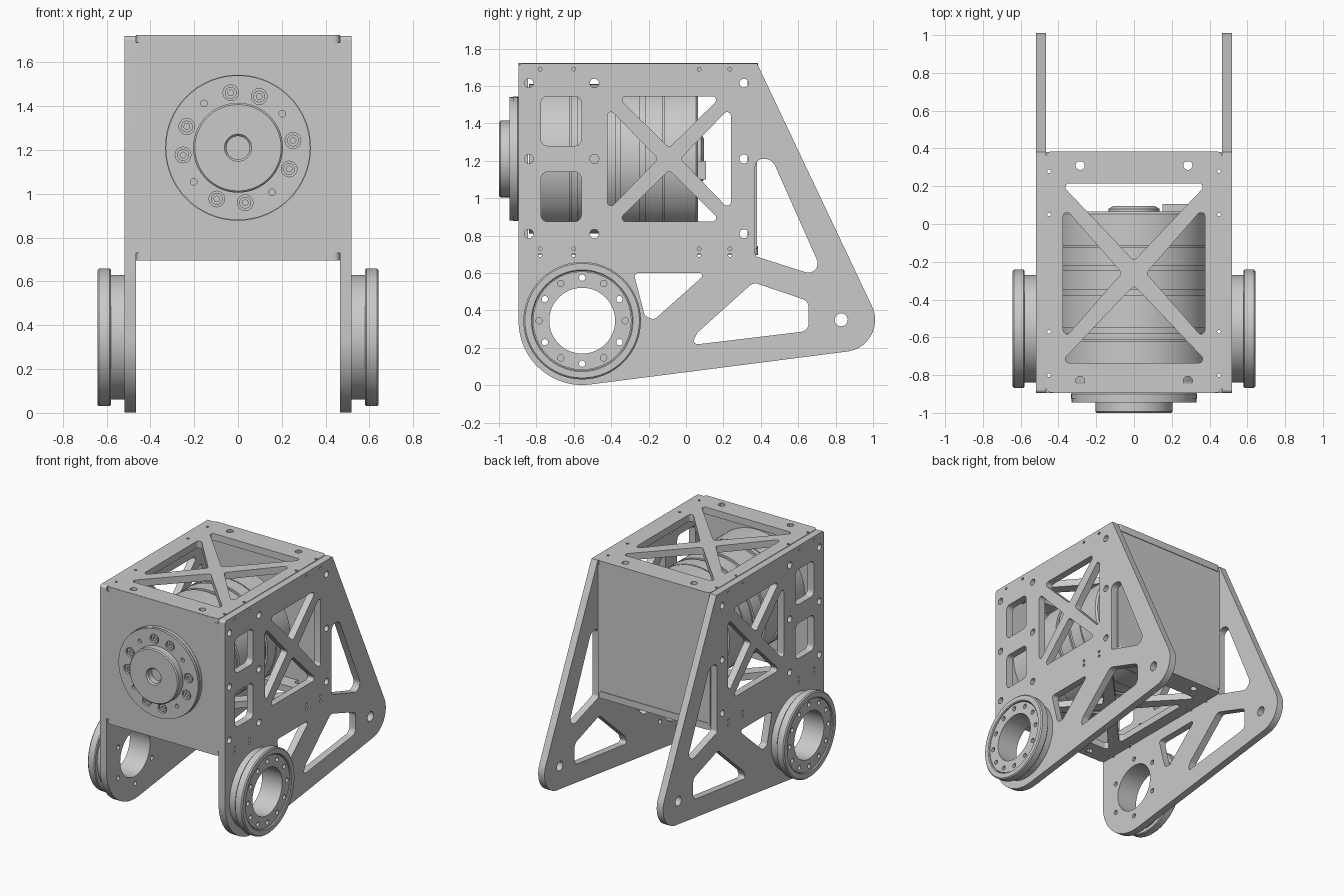
import bpy, bmesh, math
from mathutils import Matrix, Vector

cube = bpy.data.objects.get("Cube")
if cube:
    bpy.data.objects.remove(cube, do_unlink=True)

grey = bpy.data.materials.new("machined grey")
grey.use_nodes = True
colour = (0.59, 0.59, 0.59, 1)
grey.diffuse_color = colour
grey.node_tree.nodes["Principled BSDF"].inputs["Base Color"].default_value = colour

# Local frames: profile plane (u, v) and extrusion axis w
TOP = Matrix.Identity(4)
SIDE = Matrix(((0, 0, 1), (1, 0, 0), (0, 1, 0))).to_4x4()     # u=y v=z w=x
FRONT = Matrix(((1, 0, 0), (0, 0, -1), (0, 1, 0))).to_4x4()   # u=x v=z w=-y
made = []


def finish(name, bm, matrix):
    bmesh.ops.remove_doubles(bm, verts=bm.verts, dist=1e-5)
    bmesh.ops.recalc_face_normals(bm, faces=bm.faces)
    bm.transform(matrix)
    mesh = bpy.data.meshes.new(name)
    bm.to_mesh(mesh)
    bm.free()
    mesh.materials.append(grey)
    obj = bpy.data.objects.new(name, mesh)
    bpy.context.collection.objects.link(obj)
    made.append(obj)


def circle(u, v, r, n=24):
    return [(u + r * math.cos(math.tau * i / n), v + r * math.sin(math.tau * i / n))
            for i in range(n)]


def ring_of(u, v, radius, r, start, step):
    """Round holes spaced evenly on a bolt circle."""
    angles = [math.radians(a + start) for a in range(0, 360, step)]
    return [circle(u + radius * math.cos(a), v + radius * math.sin(a), r, 16) for a in angles]


def rounded(points, radius, n=8):
    """Polygon with filleted corners; a third value overrides the radius."""
    out = []
    for i, point in enumerate(points):
        p = Vector(point[:2])
        r = point[2] if len(point) > 2 else radius
        a = Vector(points[i - 1][:2]) - p
        b = Vector(points[(i + 1) % len(points)][:2]) - p
        if r <= 0:
            out.append(tuple(p))
            continue
        half = a.angle(b) / 2
        t = min(r / math.tan(half), 0.48 * a.length, 0.48 * b.length)
        r = t * math.tan(half)
        a.normalize()
        b.normalize()
        centre = p + (a + b).normalized() * (r / math.sin(half))
        start, end = p + a * t - centre, p + b * t - centre
        for k in range(n + 1):
            # blend the directions, then push out to the fillet radius
            swing = start.angle(end)
            d = start * math.sin(swing * (1 - k / n)) + end * math.sin(swing * k / n)
            out.append(tuple(centre + d.normalized() * r))
    return out


def rect(u0, u1, v0, v1, r=0):
    return rounded([(u0, v0), (u1, v0), (u1, v1), (u0, v1)], r)


def plate(name, loops, lo, hi, matrix):
    """Extruded outline with holes."""
    curve = bpy.data.curves.new(name, "CURVE")
    curve.dimensions = "2D"
    curve.fill_mode = "BOTH"
    curve.extrude = (hi - lo) / 2
    for loop in loops:
        spline = curve.splines.new("POLY")
        spline.points.add(len(loop) - 1)
        for point, (u, v) in zip(spline.points, loop):
            point.co = (u, v, 0, 1)
        spline.use_cyclic_u = True
    temp = bpy.data.objects.new(name, curve)
    bpy.context.collection.objects.link(temp)
    graph = bpy.context.evaluated_depsgraph_get()
    mesh = bpy.data.meshes.new_from_object(temp.evaluated_get(graph))
    bm = bmesh.new()
    bm.from_mesh(mesh)
    bpy.data.objects.remove(temp, do_unlink=True)
    bpy.data.curves.remove(curve)
    bpy.data.meshes.remove(mesh)
    finish(name, bm, matrix @ Matrix.Translation((0, 0, (lo + hi) / 2)))


def lathe(name, profile, u, v, matrix, closed=False, steps=64):
    """Spin (radius, w) points about the w axis through (u, v)."""
    bm = bmesh.new()
    verts = [bm.verts.new((r, 0, w)) for r, w in profile]
    pairs = list(zip(verts, verts[1:])) + ([(verts[-1], verts[0])] if closed else [])
    edges = [bm.edges.new(pair) for pair in pairs]
    bmesh.ops.spin(bm, geom=verts + edges, cent=(0, 0, 0), axis=(0, 0, 1),
                   angle=math.tau, steps=steps, use_merge=False)
    finish(name, bm, matrix @ Matrix.Translation((u, v, 0)))


def cross_window(cu, cv, hu, hv, inset_u, inset_v, gap_u, gap_v):
    """Four triangular openings that leave an X brace."""
    loops = []
    for s in (1, -1):
        loops.append(rounded([(cu - inset_u, cv + s * hv), (cu + inset_u, cv + s * hv),
                              (cu, cv + s * gap_v)], 0.02))
        loops.append(rounded([(cu + s * hu, cv - inset_v), (cu + s * hu, cv + inset_v),
                              (cu + s * gap_u, cv)], 0.02))
    return loops


# Side plates
AXLE = (-0.555, 0.345)
outline = rounded([(-0.895, 1.72, 0.02), (0.38, 1.72, 0), (1.095, 0.21, 0.17),
                   (-0.895, -0.045, 0.34)], 0, 24)
side = [outline]
side += cross_window(-0.09, 1.21, 0.33, 0.335, 0.28, 0.28, 0.06, 0.06)
side += [rect(-0.775, -0.56, 1.28, 1.545, 0.035), rect(-0.775, -0.56, 0.875, 1.14, 0.035)]
side.append(rounded([(0.37, 1.21), (0.46, 1.21, 0.06), (0.745, 0.57, 0.05), (0.37, 0.69, 0.02)], 0.04))
side.append(rounded([(0.03, 0.215), (0.06, 0.28), (0.36, 0.55), (0.655, 0.45),
                     (0.655, 0.29)], 0.045))
side.append(rounded([(-0.28, 0.6, 0.02), (0.11, 0.6, 0.015), (-0.17, 0.35), (-0.22, 0.37)], 0.03))
side += [circle(y, z, 0.024) for y in (-0.84, -0.49, 0.31) for z in (0.81, 1.21, 1.615)]
side += [circle(y, z, 0.01, 12) for y in (-0.78, -0.6, 0.07, 0.235) for z in (0.695, 0.73, 1.69)]
side += [circle(0.83, 0.35, 0.035), circle(*AXLE, 0.176, 64)]
through = ring_of(*AXLE, 0.23, 0.017, 30, 60)
blind = ring_of(*AXLE, 0.23, 0.017, 0, 60)
side += through

for label, s in (("left", 1), ("right", -1)):
    def slab(name, loops, a, b):
        plate(label + name, loops, min(s * a, s * b), max(s * a, s * b), SIDE)

    slab("_side_plate", side, 0.465, 0.518)
    # Bearing hub with its bolt circle and outer rim
    hub = [circle(*AXLE, 0.263, 64), circle(*AXLE, 0.176, 64)]
    slab("_bearing_core", hub + through, 0.518, 0.6)
    slab("_bearing_face", hub + through + blind, 0.6, 0.632)
    rim = [(0.266, 0.518), (0.285, 0.518), (0.285, 0.58), (0.308, 0.58), (0.314, 0.586),
           (0.314, 0.634), (0.306, 0.642), (0.272, 0.642), (0.266, 0.636)]
    lathe(label + "_bearing_rim", [(r, s * w) for r, w in rim], *AXLE, SIDE, closed=True)

# Top and bottom covers
cover = [rect(-0.466, 0.466, -0.893, 0.385, 0.03)]
cover += cross_window(0, -0.26, 0.375, 0.475, 0.39, 0.355, 0.065, 0.065)
cover += [circle(x, y, 0.024) for x in (-0.285, 0.285) for y in (0.31, -0.83)]
cover += [circle(x, y, 0.01, 12) for x in (-0.45, 0.45) for y in (0.28, 0.05, -0.57, -0.8)]
plate("top_cover", cover, 1.672, 1.724, TOP)
plate("bottom_cover", cover, 0.695, 0.745, TOP)

# Front and back walls with corner reliefs
wall = [(-0.465, 0.73), (-0.43, 0.73), (-0.43, 0.696), (0.43, 0.696), (0.43, 0.73), (0.465, 0.73),
        (0.465, 1.69), (0.43, 1.69), (0.43, 1.722), (-0.43, 1.722), (-0.43, 1.69), (-0.465, 1.69)]
plate("front_wall", [wall], 0.845, 0.895, FRONT)
plate("back_wall", [wall], -0.38, -0.33, FRONT)

# Motor body with grooves
R = 0.4
body = [(0, -0.065), (R - 0.012, -0.065), (R, -0.053)]
for start, width in ((0.115, 0.008), (0.22, 0.025), (0.35, 0.028), (0.55, 0.03), (0.612, 0.008)):
    body += [(R, start), (R - 0.014, start), (R - 0.014, start + width), (R, start + width)]
body += [(R, 0.84), (0, 0.84)]
lathe("motor_body", body, 0, 1.21, FRONT)
lathe("motor_rear_cap", [(0, -0.095), (0.11, -0.095), (0.135, -0.08), (0.135, -0.06), (0, -0.06)],
      0, 1.21, FRONT)
plate("motor_connector", [rect(0.15, 0.285, 1.1, 1.2)], -0.107, -0.06, FRONT)

# Output flange
lathe("flange_base", [(0, 0.89), (0.325, 0.89), (0.333, 0.9), (0.333, 0.925), (0, 0.925)],
      0, 1.21, FRONT)
bolts = ring_of(0, 1.21, 0.253, 0.036, 7.5, 90) + ring_of(0, 1.21, 0.253, 0.036, 67.5, 90)
pins = ring_of(0, 1.21, 0.255, 0.015, 37.5, 90)
plate("flange_face", [circle(0, 1.21, 0.33, 64)] + bolts + pins, 0.925, 0.944, FRONT)
for angle in (7.5, 67.5):
    for turn in range(4):
        a = math.radians(angle + 90 * turn)
        lathe("flange_bolt", [(0.013, 0.924), (0.027, 0.924), (0.027, 0.94), (0.013, 0.94)],
              0.253 * math.cos(a), 1.21 + 0.253 * math.sin(a), FRONT, closed=True, steps=16)
lathe("output_boss", [(0.205, 0.94), (0.205, 0.992), (0.197, 1.0), (0.062, 1.0),
                      (0.053, 0.99), (0.053, 0.93), (0, 0.93)], 0, 1.21, FRONT)

bpy.ops.object.select_all(action="DESELECT")
for obj in made:
    obj.select_set(True)
bpy.context.view_layer.objects.active = made[0]
bpy.ops.object.shade_smooth_by_angle(angle=math.radians(30))
